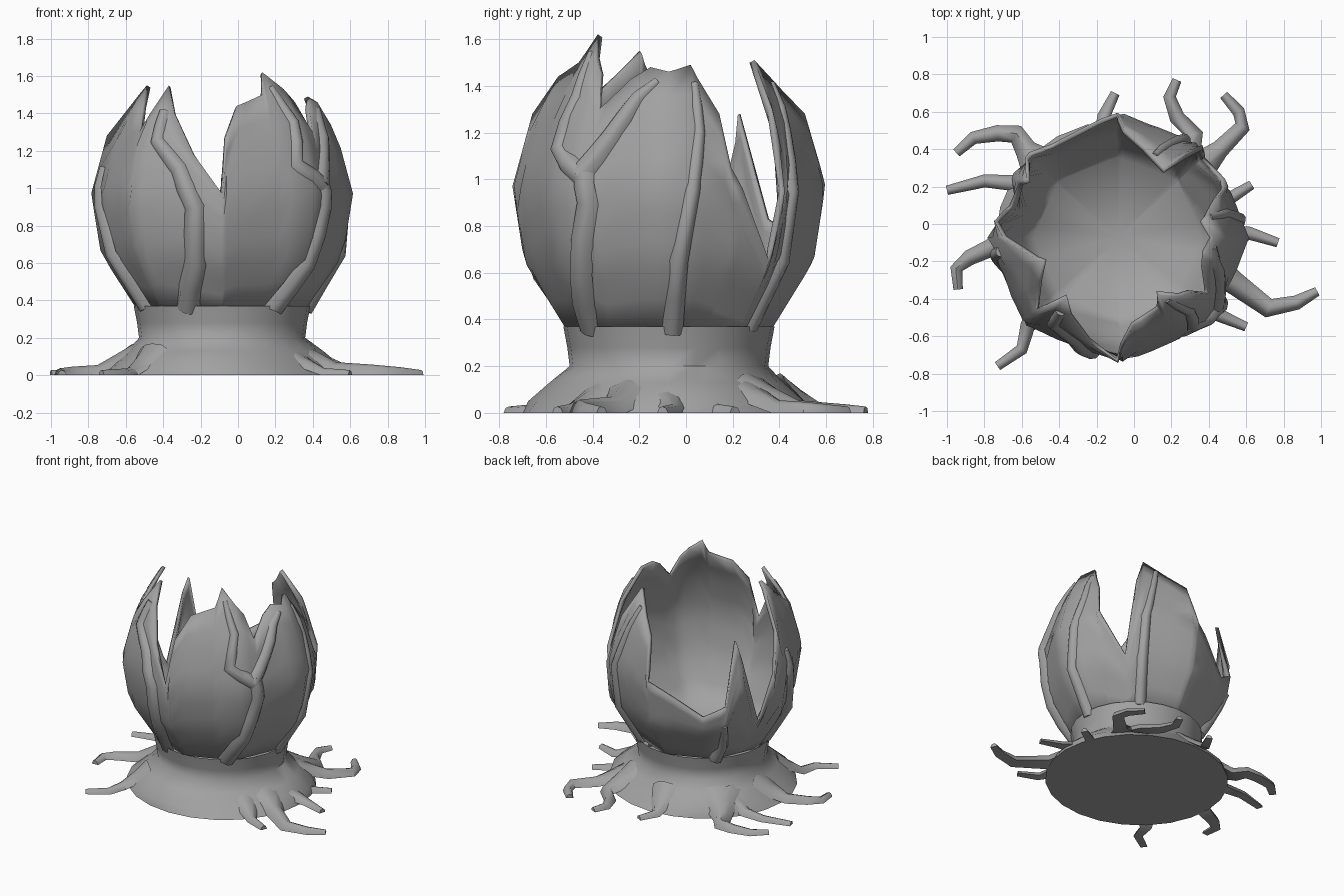
import bpy, bmesh, math
from mathutils import Vector

if "Cube" in bpy.data.objects:
    bpy.data.objects.remove(bpy.data.objects["Cube"])

CX, CY = -0.085, -0.073            # axis of the pod
SX = 1.045                         # the pod is slightly wider than deep

GREY = bpy.data.materials.new("dark_grey")
GREY.diffuse_color = (0.36, 0.36, 0.36, 1)
GREY.use_nodes = True
GREY.node_tree.nodes["Principled BSDF"].inputs["Base Color"].default_value = GREY.diffuse_color


def finish(name, bm, angle=50, recalc=True):
    if recalc:
        bmesh.ops.recalc_face_normals(bm, faces=bm.faces)
    me = bpy.data.meshes.new(name)
    bm.to_mesh(me)
    bm.free()
    me.materials.append(GREY)
    ob = bpy.data.objects.new(name, me)
    bpy.context.collection.objects.link(ob)
    bpy.context.view_layer.objects.active = ob
    ob.select_set(True)
    bpy.ops.object.shade_smooth_by_angle(angle=math.radians(angle))
    ob.select_set(False)
    return ob


def lerp(table, t):
    for (a, u), (b, v) in zip(table, table[1:]):
        if a <= t <= b:
            return u + (v - u) * (t - a) / (b - a)
    return table[-1][1] if t > table[-1][0] else table[0][1]


# Pod outline (height, radius) and broken rim (angle, height)
PROFILE = [(0.35, 0.435), (0.65, 0.62), (0.97, 0.67), (1.28, 0.59), (1.5, 0.465), (1.62, 0.385)]
RIM = [(-90, .97), (-88, 1.28), (-81, 1.44), (-62, 1.5), (-56, 1.62), (-45, 1.53),
       (-38, 1.46), (-33, 1.3), (-20, 1.43), (-10, 1.48), (0, 1.46), (12, 1.49),
       (23, 1.28), (26, 1.05), (44, .65), (49, .95), (52, 1.3), (57, 1.51),
       (70, 1.42), (87, 1.28), (91, .98), (98, .93), (124, .74), (138, .83),
       (147, 1.28), (163, .65), (172, 1.0), (180, 1.28), (198, 1.55), (212, 1.42),
       (222, 1.3), (230, 1.55), (270, .97)]


def on_pod(deg, z, lift=0.0):
    # the pod is an octagon in plan
    k = math.cos(math.radians(22.5)) / math.cos(math.radians(deg % 45 - 22.5))
    k = 0.6 * k + 0.4 * min(1, k + 0.03)
    r = lerp(PROFILE, z) * k + lift
    a = math.radians(deg)
    return Vector((CX + SX * r * math.cos(a), CY + r * math.sin(a), z))


def pod_normal(deg, z):
    slope = (lerp(PROFILE, z + 0.08) - lerp(PROFILE, z - 0.08)) / 0.16
    a = math.radians(deg)
    return Vector((math.cos(a), math.sin(a), -slope)).normalized()


# Cracked pod shell
bm = bmesh.new()
angles = sorted({a for a, _ in RIM[:-1]} | set(range(-90, 270, 15)))
rows, cols = 9, []
for a in angles:
    top = lerp(RIM, a)
    cols.append([bm.verts.new(on_pod(a, 0.36 + (top - 0.36) * i / rows)) for i in range(rows + 1)])
floor = bm.verts.new((CX, CY, 0.34))
for i, c in enumerate(cols):
    d = cols[(i + 1) % len(cols)]
    bm.faces.new((floor, d[0], c[0]))
    for j in range(rows):
        bm.faces.new((c[j], d[j], d[j + 1], c[j + 1]))
shell = finish("pod_shell", bm, 60, recalc=False)
sol = shell.modifiers.new("thickness", 'SOLIDIFY')
sol.thickness = 0.025
sol.offset = -1

# Flared foot under the pod
bm = bmesh.new()
FOOT = [(0.625, 0.0), (0.59, 0.05), (0.50, 0.13), (0.425, 0.2), (0.435, 0.28), (0.452, 0.37)]
n = 24
rings = []
for r, z in FOOT:
    ring = []
    for i in range(n):
        a = 2 * math.pi * i / n
        w = 1 + (0.04 * math.sin(3 * a + 1) if 0.01 < z < 0.16 else 0)
        ring.append(bm.verts.new((CX + SX * r * w * math.cos(a), CY + r * w * math.sin(a), z)))
    rings.append(ring)
for p, q in zip(rings, rings[1:]):
    for i in range(n):
        bm.faces.new((p[i], p[(i + 1) % n], q[(i + 1) % n], q[i]))
bm.faces.new(rings[0][::-1])
finish("foot", bm, 60, recalc=False)


def limb(name, pts, ups, widths, depths):
    """Tapering half-round strip along a path; ups give its raised side."""
    bm = bmesh.new()
    section = [(-1, 0), (-0.6, 0.75), (0.1, 1), (0.65, 0.75), (1, 0)]
    rings = []
    for i, p in enumerate(pts):
        t = (pts[min(i + 1, len(pts) - 1)] - pts[max(i - 1, 0)]).normalized()
        side = t.cross(ups[i]).normalized()
        rings.append([bm.verts.new(p + side * u * widths[i] + ups[i] * v * depths[i])
                      for u, v in section])
    m = len(section)
    for p, q in zip(rings, rings[1:]):
        for i in range(m):
            bm.faces.new((p[i], p[(i + 1) % m], q[(i + 1) % m], q[i]))
    bm.faces.new(rings[0])
    bm.faces.new(rings[-1])
    finish(name, bm)


def taper(a, b, count):
    return [a + (b - a) * (i / (count - 1)) ** 1.3 for i in range(count)]


# Vines climbing the pod: (angle, height) paths
VINES = [
    ([(-116, .35), (-104, .6), (-103, .9), (-112, 1.1), (-126, 1.25), (-127, 1.41)], .068, .03),
    ([(-52, .35), (-41, .6), (-34, .9), (-36, 1.05)], .06, .05),
    ([(-35, 1.0), (-51, 1.13), (-47, 1.35), (-53, 1.54)], .05, .018),
    ([(-37, 1.02), (-26, 1.18), (-15, 1.35), (-6, 1.42)], .055, .02),
    ([(2, .34), (4, .65), (9, .95), (13, 1.2), (13, 1.41)], .045, .02),
    ([(54, .36), (55, .65), (57, .95), (62, 1.2), (67, 1.41)], .045, .02),
    ([(203, .36), (196, .65), (189, .9), (187, 1.11)], .065, .03),
    ([(135, .35), (139, .48), (137, .68)], .05, .025),
]
for k, (path, w0, w1) in enumerate(VINES):
    fine = [path[0]]
    for (a, z), (b, y) in zip(path, path[1:]):
        fine += [((a + b) / 2, (z + y) / 2), (b, y)]
    pts = [on_pod(a, z, -0.008) for a, z in fine]
    ws = taper(w0, w1, len(pts))
    limb(f"vine_{k + 1}", pts, [pod_normal(a, z) for a, z in fine], ws, [w * 0.85 for w in ws])

# Roots spreading on the ground: (x, y) paths
ROOTS = [
    ([(-.45, .25), (-.58, .40), (-.63, .48), (-.73, .485), (-.86, .46), (-.95, .38)], .07),
    ([(-.5, .18), (-.65, .22), (-.8, .23), (-1.0, .18)], .055),
    ([(-.55, -.06), (-.75, -.12), (-.88, -.18), (-.95, -.24), (-.94, -.35)], .06),
    ([(-.45, -.42), (-.57, -.55), (-.6, -.67), (-.73, -.76)], .05),
    ([(-.12, .40), (-.16, .58), (-.1, .7)], .05),
    ([(.22, .27), (.32, .48), (.23, .57), (.19, .68), (.23, .77)], .06),
    ([(.24, .2), (.46, .4), (.58, .52), (.56, .6), (.48, .69)], .06),
    ([(.33, .04), (.5, .13), (.63, .21)], .05),
    ([(.35, -.1), (.62, -.05), (.77, -.1)], .05),
    ([(.31, -.2), (.53, -.31), (.72, -.45), (.87, -.42), (.98, -.36)], .08),
    ([(.25, -.32), (.46, -.49), (.6, -.55)], .05),
]
UP = Vector((0, 0, 1))
for k, (path, w) in enumerate(ROOTS):
    # the first point climbs the foot, wide and shallow, so the root melts into it
    pts = [Vector((x, y, 0.14 if i == 0 else 0)) for i, (x, y) in enumerate(path)]
    mid = (pts[0] + pts[1]) / 2
    pts.insert(1, Vector((mid.x, mid.y, 0.05)))
    ws = taper(w, 0.025, len(pts))
    depths = [v * 1.1 for v in ws]
    ws[0], ws[1] = w * 2.0, w * 1.5
    depths[0] = 0.03
    limb(f"root_{k + 1}", pts, [UP] * len(pts), ws, depths)
